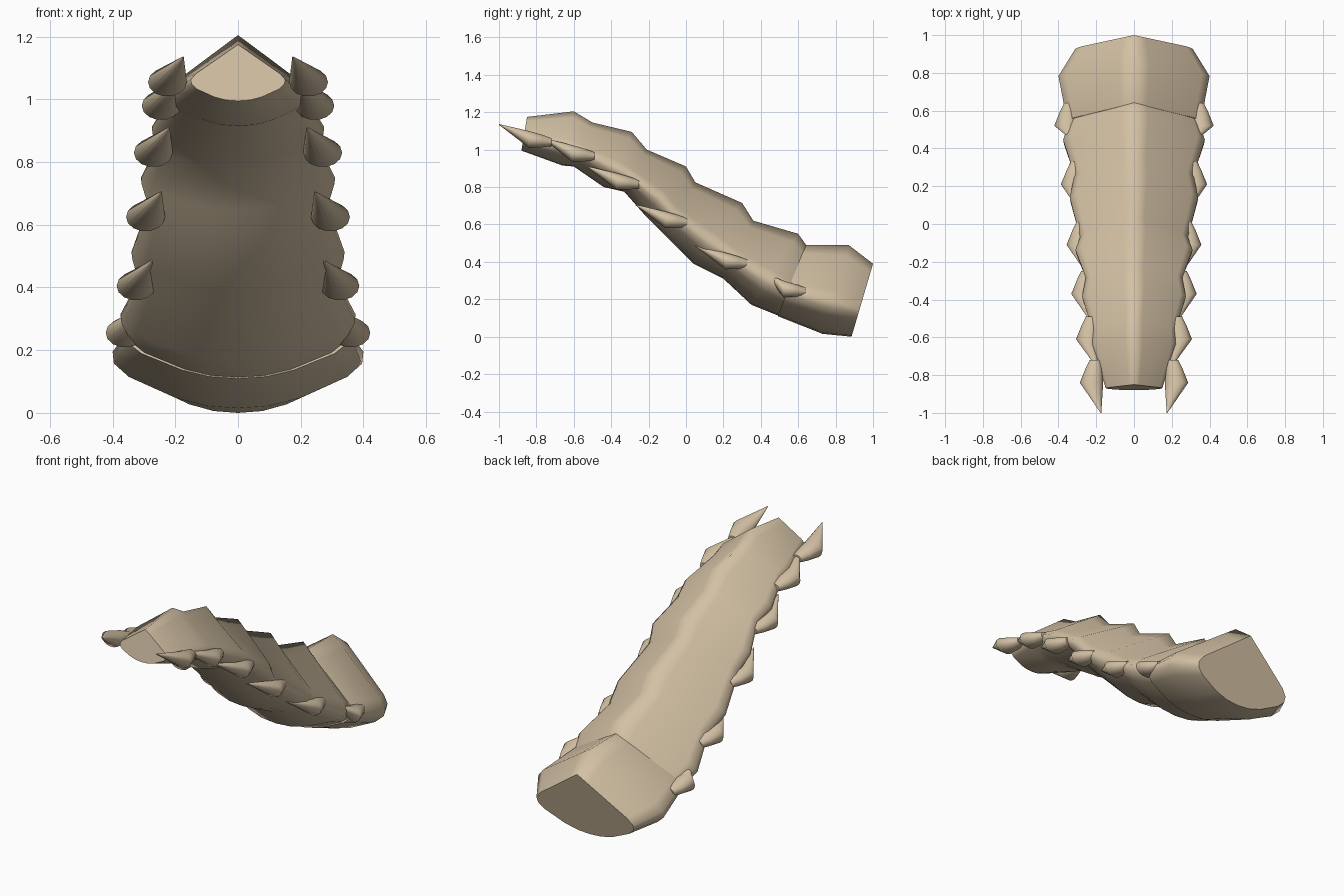
import bpy, bmesh, math
from mathutils import Vector

cube = bpy.data.objects.get("Cube")
if cube:
    bpy.data.objects.remove(cube, do_unlink=True)

# Single tan colour
tan = bpy.data.materials.new("tan")
tan.use_nodes = True
colour = (0.65, 0.53, 0.37, 1)
tan.diffuse_color = colour
bsdf = tan.node_tree.nodes["Principled BSDF"]
bsdf.inputs["Base Color"].default_value = colour
bsdf.inputs["Roughness"].default_value = 0.8


def loft(name, rings):
    """Skin closed rings of points, cap both ends; caps stay crisp."""
    bm = bmesh.new()
    rows = [[bm.verts.new(p) for p in ring] for ring in rings]
    n = len(rows[0])
    for a, b in zip(rows, rows[1:]):
        for i in range(n):
            j = (i + 1) % n
            bm.faces.new((a[i], a[j], b[j], b[i])).smooth = True
    for row in (rows[0], rows[-1]):
        cap = bm.faces.new(row)
        for e in cap.edges:
            e.smooth = False
    bmesh.ops.recalc_face_normals(bm, faces=bm.faces)
    mesh = bpy.data.meshes.new(name)
    bm.to_mesh(mesh)
    bm.free()
    mesh.materials.append(tan)
    ob = bpy.data.objects.new(name, mesh)
    bpy.context.collection.objects.link(ob)
    return ob


# Half cross-section: (share of half width, share of depth), ridge to belly
half = [(0, 0), (0.2, 0.115), (0.9, 0.52), (1, 0.62), (0.99, 0.7),
        (0.87, 0.79), (0.5, 0.93), (0.25, 0.985), (0, 1)]
section = half + [(-u, v) for u, v in half[-2:0:-1]]


def body_ring(top_y, top_z, low_y, low_z, width):
    return [Vector((u * width, top_y + v * (low_y - top_y),
                    top_z + v * (low_z - top_z))) for u, v in section]


# Ribbed body: ridge point, belly point, half width of each ring
body = [
    (-0.85, 1.175, -0.88, 0.995, 0.15),
    (-0.60, 1.205, -0.66, 0.915, 0.225),
    (-0.50, 1.145, -0.60, 0.91, 0.22),
    (-0.29, 1.095, -0.44, 0.80, 0.275),
    (-0.21, 1.00, -0.33, 0.775, 0.255),
    (0.00, 0.91, -0.22, 0.65, 0.31),
    (0.05, 0.825, -0.14, 0.57, 0.285),
    (0.30, 0.715, 0.04, 0.39, 0.34),
    (0.36, 0.62, 0.20, 0.31, 0.315),
    (0.60, 0.55, 0.35, 0.17, 0.375),
    (0.65, 0.48, 0.50, 0.11, 0.34),
]
loft("ribbed_body", [body_ring(*r) for r in body])

# Larger end segment
end = [
    (0.64, 0.49, 0.49, 0.11, 0.355),
    (0.87, 0.49, 0.73, 0.015, 0.40),
    (1.00, 0.39, 0.885, 0.0, 0.31),
]
loft("end_segment", [body_ring(*r) for r in end])


def oval(centre, rx, rz, sides=14):
    return [centre + Vector((rx * math.cos(t), 0, rz * math.sin(t)))
            for t in (2 * math.pi * i / sides for i in range(sides))]


# Side spikes: tip position and length from tip to widest point
spikes = [
    (0.175, -1.00, 1.135, 0.16),
    (0.195, -0.76, 1.06, 0.15),
    (0.22, -0.53, 0.91, 0.16),
    (0.245, -0.27, 0.705, 0.16),
    (0.275, 0.05, 0.485, 0.16),
    (0.31, 0.43, 0.335, 0.09),
]
for number, (x, y, z, length) in enumerate(spikes, 1):
    for side, label in ((1, "left"), (-1, "right")):
        tip = Vector((side * x, y, z))
        wide = tip + Vector((side * 0.05, length, -0.08))
        root = wide + Vector((-side * 0.02, 0.12, -0.015))
        loft(f"spike_{number}_{label}", [
            oval(tip, 0.002, 0.002),
            oval(wide, 0.062, 0.046),
            oval(wide.lerp(root, 0.6), 0.045, 0.034),
            oval(root, 0.03, 0.022),
        ])
